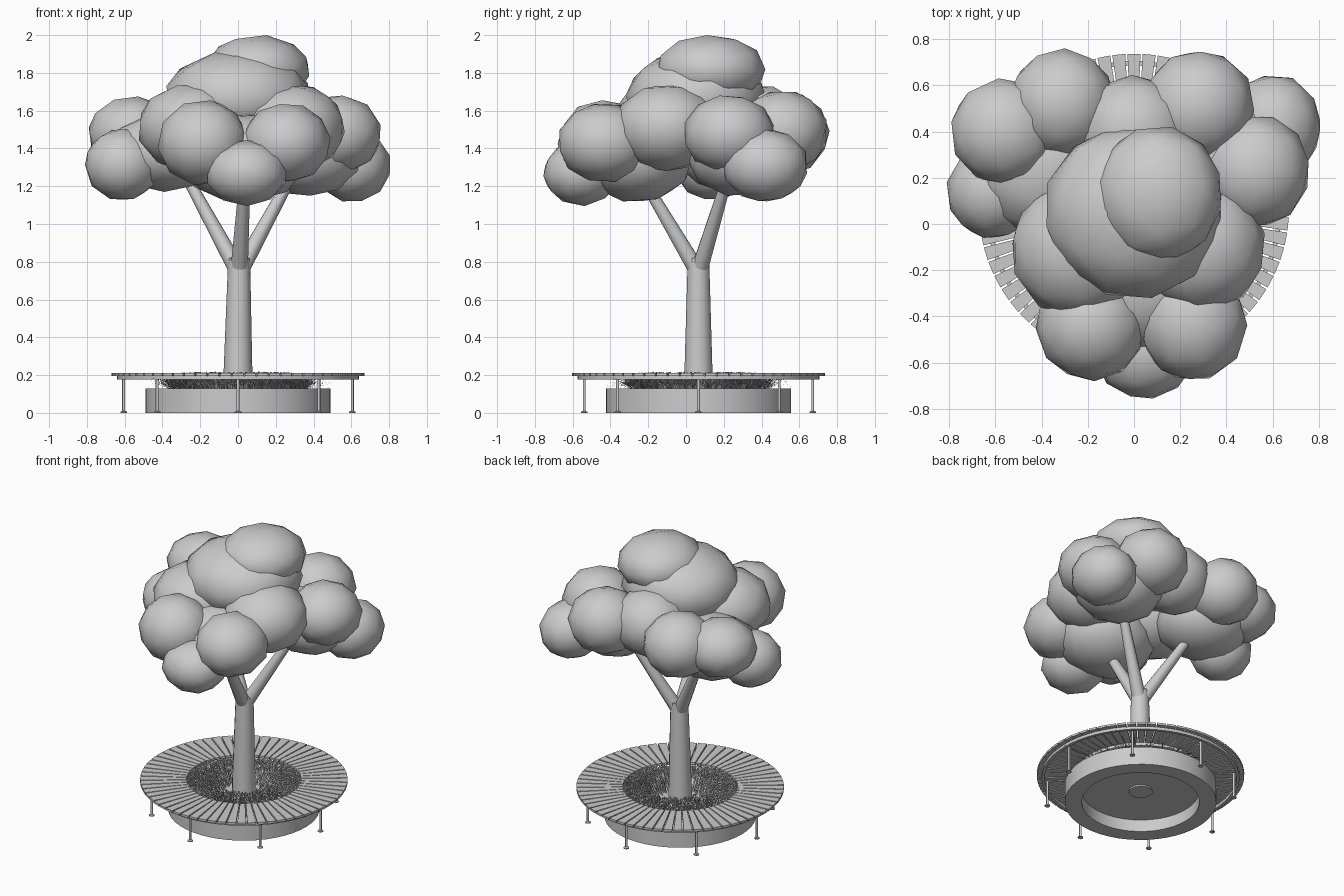
import bpy, bmesh, math, random
from mathutils import Vector, Euler

random.seed(4)
if "Cube" in bpy.data.objects:
    bpy.data.objects.remove(bpy.data.objects["Cube"])

CENTRE = Vector((0, 0.066, 0))
TAU = math.tau

grey = bpy.data.materials.new("plain_grey")
grey.use_nodes = True
grey.diffuse_color = (0.6, 0.6, 0.6, 1)
grey.node_tree.nodes["Principled BSDF"].inputs["Base Color"].default_value = (0.6, 0.6, 0.6, 1)


def finish(name, bm, smooth=None, origin=CENTRE):
    mesh = bpy.data.meshes.new(name)
    bm.to_mesh(mesh)
    bm.free()
    obj = bpy.data.objects.new(name, mesh)
    obj.location = origin
    bpy.context.collection.objects.link(obj)
    mesh.materials.append(grey)
    if smooth:
        bpy.ops.object.select_all(action='DESELECT')
        obj.select_set(True)
        bpy.context.view_layer.objects.active = obj
        bpy.ops.object.shade_smooth_by_angle(angle=math.radians(smooth))
    return obj


def polar(r, a, z):
    return Vector((r * math.cos(a), r * math.sin(a), z))


def revolve(bm, profile, sides, closed=True, at=Vector()):
    """Turn an (r, z) profile round the vertical axis."""
    rings = [[bm.verts.new(at + polar(r, TAU * i / sides, z)) for i in range(sides)]
             for r, z in profile]
    pairs = list(zip(rings, rings[1:]))
    if closed:
        pairs.append((rings[-1], rings[0]))
    else:
        bm.faces.new(rings[0][::-1])
        bm.faces.new(rings[-1])
    for low, high in pairs:
        for i in range(sides):
            j = (i + 1) % sides
            bm.faces.new((low[i], low[j], high[j], high[i]))


def limb(bm, points, radii, sides=10):
    """Tapered round limb along a path."""
    axis = (points[-1] - points[0]).normalized()
    turn = Vector((0, 0, 1)).rotation_difference(axis)
    rings = [[bm.verts.new(p + turn @ polar(r, TAU * i / sides, 0)) for i in range(sides)]
             for p, r in zip(points, radii)]
    for low, high in zip(rings, rings[1:]):
        for i in range(sides):
            j = (i + 1) % sides
            bm.faces.new((low[i], low[j], high[j], high[i]))
    bm.faces.new(rings[0][::-1])
    bm.faces.new(rings[-1])


# Round planter wall
bm = bmesh.new()
revolve(bm, [(0.38, 0), (0.49, 0), (0.49, 0.13), (0.38, 0.13)], 48)
finish("planter_wall", bm, 30)

# Soil inside the planter
bm = bmesh.new()
revolve(bm, [(0.39, 0.085), (0.39, 0.12)], 48, closed=False)
finish("planter_soil", bm, 30)

# Arching grass blades leaning away from the trunk
bm = bmesh.new()
for _ in range(2600):
    r = 0.1 + 0.26 * math.sqrt(random.random())
    a = random.uniform(0, TAU)
    lean = random.uniform(0.06, 0.17)
    top = random.uniform(0.165, 0.2) + (0.018 if r + lean < 0.36 else -0.012)
    side = polar(0.0035, a + math.pi / 2, 0)
    base, mid = polar(r, a, 0.11), polar(r + lean * 0.4, a, top)
    tip = polar(r + lean, a + random.uniform(-0.1, 0.1), top - random.uniform(0, 0.03))
    v = [bm.verts.new(p) for p in (base - side, base + side, mid + side, mid - side, tip)]
    bm.faces.new(v[:4])
    bm.faces.new((v[3], v[2], v[4]))
finish("planter_grass", bm)

# Radial bench slats
bm = bmesh.new()
slats = 64
for i in range(slats):
    a = TAU * i / slats
    side = Vector((-math.sin(a), math.cos(a), 0))
    corners = []
    for z in (0.196, 0.211):
        for r, s in ((0.37, -1), (0.67, -1), (0.67, 1), (0.37, 1)):
            half = r * math.pi / slats * 0.86
            corners.append(bm.verts.new(polar(r, a, z) + side * half * s))
    low, high = corners[:4], corners[4:]
    bm.faces.new(low[::-1])
    bm.faces.new(high)
    for k in range(4):
        m = (k + 1) % 4
        bm.faces.new((low[k], low[m], high[m], high[k]))
finish("bench_slats", bm)

# Support rings under the slats
bm = bmesh.new()
for r in (0.63, 0.42):
    revolve(bm, [(r - 0.01, 0.176), (r + 0.01, 0.176), (r + 0.01, 0.196), (r - 0.01, 0.196)], 64)
finish("bench_support_rings", bm, 30)

# Bench legs with flat feet and short brackets
bm = bmesh.new()
for i in range(8):
    a = TAU * i / 8
    foot = polar(0.605, a, 0)
    revolve(bm, [(0.018, 0), (0.018, 0.006), (0.008, 0.01), (0.008, 0.185)], 10, False, foot)
    limb(bm, [polar(0.42, a, 0.183), polar(0.64, a, 0.183)], [0.006, 0.006], 6)
finish("bench_legs", bm, 40)

# Trunk and three branches
bm = bmesh.new()
limb(bm, [Vector((0, 0, 0.075)), Vector((0, 0, 0.22)), Vector((0.006, 0, 0.82))],
     [0.078, 0.076, 0.058], 14)
finish("trunk", bm, 50)
for name, x, y in (("front", 0.04, -0.33), ("left", 0.31, 0.17), ("right", -0.3, 0.17)):
    bm = bmesh.new()
    start = Vector((x, y, 0)) * 0.07 + Vector((0.005, 0, 0.78))
    limb(bm, [start, Vector((x, y, 1.3))], [0.045, 0.027])
    finish("branch_" + name, bm, 50)

# Foliage clumps: centre, then half sizes
clumps = {
    "crown": ((0, 0.055, 1.67), (0.378, 0.375, 0.24)),
    "crown_top": ((0.105, 0.13, 1.815), (0.272, 0.29, 0.185)),
    "front_base": ((0.03, -0.26, 1.35), (0.34, 0.3, 0.23)),
    "front_upper_right": ((-0.235, -0.11, 1.51), (0.29, 0.295, 0.23)),
    "front_upper_left": ((0.29, -0.1, 1.51), (0.275, 0.28, 0.23)),
    "front_right": ((-0.185, -0.44, 1.43), (0.24, 0.24, 0.225)),
    "front_left": ((0.255, -0.43, 1.43), (0.235, 0.24, 0.205)),
    "front_low": ((0.045, -0.555, 1.27), (0.21, 0.2, 0.175)),
    "left_base": ((0.37, 0.28, 1.37), (0.3, 0.28, 0.22)),
    "left_side": ((0.525, 0.23, 1.475), (0.23, 0.235, 0.205)),
    "left_low": ((0.605, 0.42, 1.31), (0.2, 0.22, 0.19)),
    "left_back": ((0.28, 0.51, 1.49), (0.24, 0.235, 0.21)),
    "right_base": ((-0.38, 0.24, 1.38), (0.3, 0.29, 0.21)),
    "right_side": ((-0.56, 0.4, 1.48), (0.23, 0.23, 0.195)),
    "right_low": ((-0.61, 0.14, 1.315), (0.2, 0.2, 0.185)),
    "right_back": ((-0.31, 0.52, 1.48), (0.235, 0.24, 0.215)),
    "back_upper": ((0, 0.4, 1.51), (0.25, 0.245, 0.22)),
}
for name, (centre, half) in clumps.items():
    bm = bmesh.new()
    bmesh.ops.create_icosphere(bm, subdivisions=2, radius=1)
    spin = Euler([random.uniform(0, TAU) for _ in range(3)]).to_matrix()
    bmesh.ops.transform(bm, matrix=spin.to_4x4(), verts=bm.verts)
    # Stretch each axis to the wanted half size
    reach = [max(abs(v.co[k]) for v in bm.verts) for k in range(3)]
    bmesh.ops.scale(bm, vec=[h / e for h, e in zip(half, reach)], verts=bm.verts)
    finish("foliage_" + name, bm, 80, Vector(centre))
